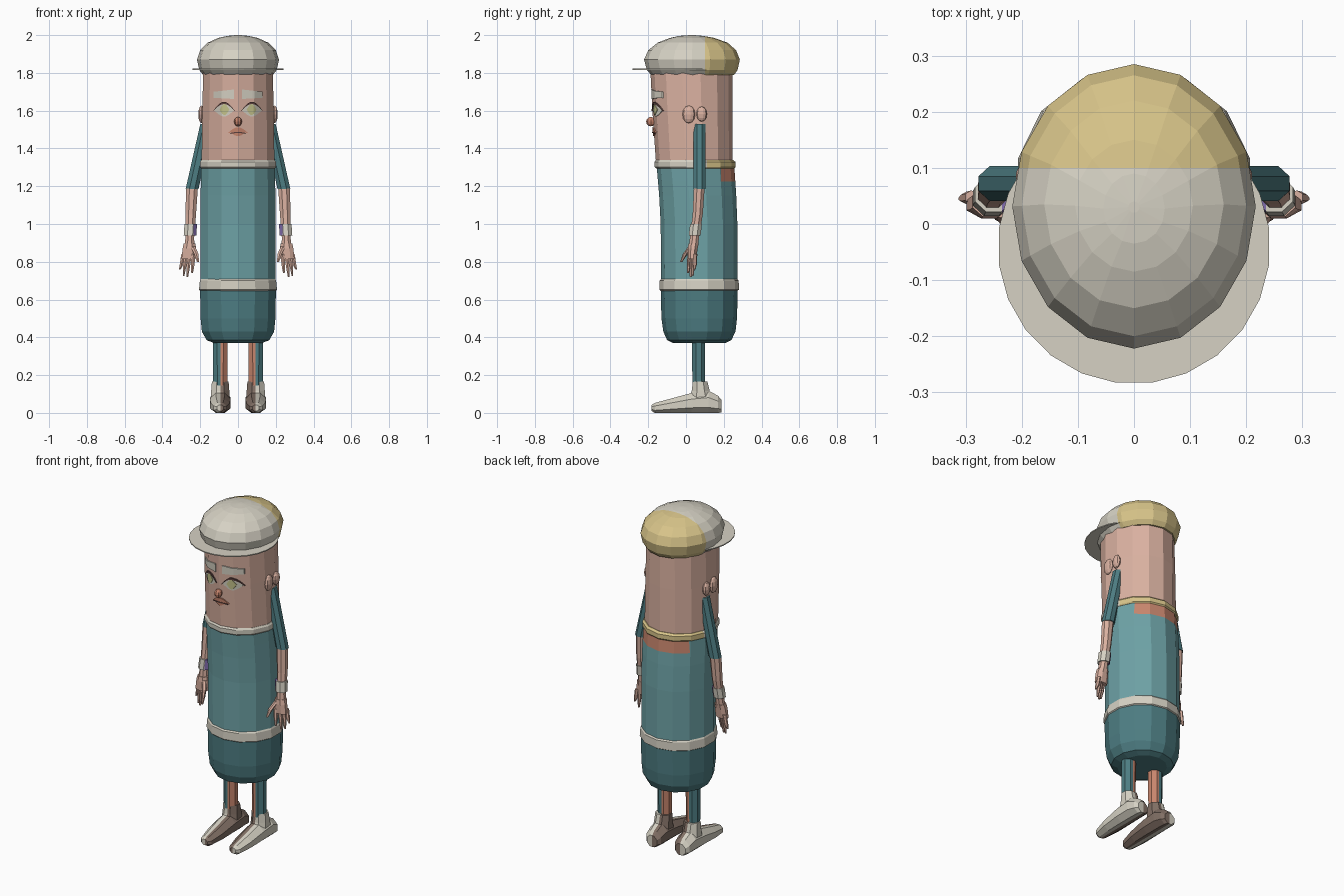
import bpy, bmesh, math
from mathutils import Matrix, Vector

if "Cube" in bpy.data.objects:
    bpy.data.objects.remove(bpy.data.objects["Cube"])


def material(name, rgb):
    m = bpy.data.materials.new(name)
    m.diffuse_color = (*rgb, 1)
    m.use_nodes = True
    m.node_tree.nodes["Principled BSDF"].inputs["Base Color"].default_value = m.diffuse_color
    return m


SKIN = material("skin", (.70, .44, .355))
TEAL = material("teal", (.155, .36, .38))
DARK = material("dark_teal", (.075, .205, .225))
CREAM = material("cream", (.67, .64, .55))
YELLOW = material("yellow", (.68, .55, .25))
ORANGE = material("orange", (.58, .24, .155))
BROWN = material("shoe_brown", (.22, .16, .13))
LASH = material("lash_brown", (.11, .055, .05))
GREEN = material("eye_green", (.56, .55, .26))
PURPLE = material("purple", (.22, .15, .42))


def finish(name, bm, mats, cuts=(), rule=None):
    """Slice a mesh along colour borders, then colour its faces by a rule."""
    for co, no in cuts:
        bmesh.ops.bisect_plane(bm, geom=bm.verts[:] + bm.edges[:] + bm.faces[:],
                               dist=1e-5, plane_co=co, plane_no=no)
    bmesh.ops.recalc_face_normals(bm, faces=bm.faces[:])
    if rule:
        for f in bm.faces:
            f.material_index = int(bool(rule(f.calc_center_median())))
    me = bpy.data.meshes.new(name)
    bm.to_mesh(me)
    bm.free()
    for m in mats:
        me.materials.append(m)
    ob = bpy.data.objects.new(name, me)
    bpy.context.collection.objects.link(ob)
    return ob


def loft(name, rings, mats, n=14, s=1, axis="z", half=False, cuts=(), rule=None):
    """Skin elliptical rings (cx, cy, cz, r1, r2) stacked along an axis."""
    bm = bmesh.new()
    rows = []
    for cx, cy, cz, a, b in rings:
        row = []
        for i in range(n):
            t = 2 * math.pi * (i + (.5 if half else 0)) / n
            u, v = a * math.sin(t), -b * math.cos(t)
            p = (cx + u, cy + v, cz) if axis == "z" else (cx + u, cy, max(0, cz + v))
            row.append(bm.verts.new((s * p[0], p[1], p[2])))
        rows.append(row)
    for r0, r1 in zip(rows, rows[1:]):
        for i in range(n):
            j = (i + 1) % n
            bm.faces.new((r0[i], r0[j], r1[j], r1[i]))
    bm.faces.new(rows[0])
    bm.faces.new(rows[-1])
    return finish(name, bm, mats, cuts, rule)


def column(name, prof, mats, **kw):
    """Body section from (z, front y, back y, half width)."""
    return loft(name, [(0, (f + b) / 2, z, w, (b - f) / 2) for z, f, b, w in prof], mats, **kw)


def ball(name, loc, size, mat, seg=10):
    bm = bmesh.new()
    bmesh.ops.create_uvsphere(bm, u_segments=seg, v_segments=6, radius=1,
                              matrix=Matrix.Translation(loc) @ Matrix.Diagonal((*size, 1)))
    return finish(name, bm, [mat])


Y = Vector((0, 1, 0))
X = Vector((1, 0, 0))
Z = Vector((0, 0, 1))

# Head, torso and trousers
column("head", [(1.31, -.158, .247, .198), (1.6, -.178, .247, .194), (1.84, -.19, .245, .188)], [SKIN])
column("torso", [(.68, -.132, .272, .203), (1.0, -.134, .272, .203),
                 (1.15, -.142, .266, .203), (1.315, -.156, .255, .2)], [TEAL, ORANGE],
       cuts=[((0, .185, 0), Y), ((0, 0, 1.225), Z)], rule=lambda c: c.y > .185 and c.z > 1.225)
column("collar", [(1.295, -.158, .257, .202), (1.302, -.166, .263, .207), (1.328, -.167, .263, .207),
                  (1.338, -.16, .25, .2)], [CREAM, YELLOW],
       cuts=[((0, .11, 0), Y)], rule=lambda c: c.y > .11)
column("waistband", [(.645, -.132, .27, .203), (.652, -.14, .28, .212), (.70, -.139, .279, .207),
                     (.71, -.13, .27, .202)], [CREAM])
column("trousers", [(.37, -.07, .21, .13), (.385, -.1, .24, .17), (.43, -.12, .262, .196),
                    (.5, -.13, .27, .203), (.66, -.134, .274, .206)], [DARK])

# Cap crown and brim
cap_split = dict(cuts=[((0, .1, 0), Y)], rule=lambda c: c.y > .1)
column("cap_crown", [(1.79, -.185, .255, .185), (1.815, -.207, .273, .205), (1.87, -.222, .285, .217),
                     (1.92, -.2, .265, .2), (1.96, -.15, .22, .16), (1.985, -.085, .15, .105),
                     (1.996, -.035, .09, .055), (2.0, .02, .04, .01)], [CREAM, YELLOW], n=16, **cap_split)
column("cap_brim", [(1.816, -.285, .205, .243), (1.822, -.285, .205, .243)], [CREAM, YELLOW],
       n=24, half=True, **cap_split)


def face_y(x, z):
    """Depth of the faceted head front at a given x and z."""
    x = abs(x)
    k = (z - 1.31) / .29 if z < 1.6 else 1 + (z - 1.6) / .24
    front, w = -.158 - .02 * min(k, 1) - .012 * max(k - 1, 0), .195
    mid, ry = (front + .247) / 2, (.247 - front) / 2
    a = [2 * math.pi * i / 14 for i in range(4)]
    for p, q in zip(a, a[1:]):
        x0, x1 = w * math.sin(p), w * math.sin(q)
        if x <= x1 or q == a[-1]:
            t = (x - x0) / (x1 - x0)
            return mid - ry * ((1 - t) * math.cos(p) + t * math.cos(q))


def strip(name, s, x0, x1, low, high, mat, off, n=10):
    """Thin plate following the face, between two height curves of t in 0..1."""
    bm = bmesh.new()
    cols = []
    for i in range(n + 1):
        t = i / n
        x = x0 + (x1 - x0) * t
        col = []
        for z in (low(t), high(t)):
            y = face_y(x, z)
            col.append((bm.verts.new((s * x, y - off, z)), bm.verts.new((s * x, y - off + .008, z))))
        (a, b), (c, d) = col
        cols.append((a, c, d, b))
    for p, q in zip(cols, cols[1:]):
        for i in range(4):
            j = (i + 1) % 4
            bm.faces.new((p[i], p[j], q[j], q[i]))
    bm.faces.new(cols[0])
    bm.faces.new(cols[-1])
    return finish(name, bm, [mat])


def arc(base, h):
    return lambda t: base + h * math.sin(math.pi * t)


# Face
for s, side in ((1, "left"), (-1, "right")):
    strip(side + "_eye_white", s, .022, .126, arc(1.602, -.033), arc(1.602, .036), CREAM, .004)
    strip(side + "_iris", s, .046, .098, arc(1.605, -.028), arc(1.605, .03), GREEN, .007)
    strip(side + "_lash", s, .016, .132, arc(1.598, .037), arc(1.598, .049), LASH, .009)
    strip(side + "_brow", s, .022, .13, lambda t: 1.662 + .006 * t,
          lambda t: 1.712 - .012 * t, CREAM, .006)
    # Paired ear discs
    ball(side + "_ear_front", (s * .193, .015, 1.58), (.018, .034, .047), SKIN)
    ball(side + "_ear_back", (s * .193, .083, 1.582), (.018, .028, .04), SKIN)
ball("nose", (0, -.186, 1.542), (.021, .025, .025), ORANGE, 8)
strip("upper_lip", 1, -.053, .053, arc(1.482, .004), arc(1.482, .03), ORANGE, .007)
strip("lip_line", 1, -.048, .048, arc(1.478, .003), arc(1.479, .009), LASH, .009)
strip("lower_lip", 1, -.035, .035, arc(1.481, -.016), arc(1.481, .002), ORANGE, .006)

# Limbs, mirrored on both sides
for s, side in ((1, "left"), (-1, "right")):
    loft(side + "_sleeve", [(.168, .072, 1.53, .034, .034), (.243, .072, 1.185, .037, .034)],
         [DARK], n=8, s=s, half=True)
    loft(side + "_forearm", [(.244, .07, 1.19, .034, .031), (.25, .062, 1.05, .03, .029),
                             (.255, .045, .93, .025, .026), (.257, .04, .885, .028, .026)],
         [SKIN], n=8, s=s, half=True)
    loft(side + "_bracelet", [(.25, .053, 1.0, .036, .034), (.254, .046, .94, .036, .034)],
         [CREAM, PURPLE], n=8, s=s, half=True,
         cuts=[((s * .235, 0, 0), X)], rule=lambda c, s=s: c.x * s < .235)
    loft(side + "_palm", [(.256, .04, .898, .034, .029), (.258, .036, .87, .038, .028),
                          (.262, .033, .815, .04, .022)], [SKIN], n=8, s=s, half=True)
    for i, (bx, by, tx, ty, tz) in enumerate([(.236, .02, .243, .01, .74), (.256, .03, .268, .025, .72),
                                              (.275, .04, .288, .035, .725), (.29, .048, .308, .045, .76)]):
        loft(f"{side}_finger_{i + 1}", [(bx, by, .84, .012, .012),
             ((bx + tx) / 2, (by + ty) / 2, .785, .011, .011), (tx, ty, tz, .005, .005)], [SKIN], n=6, s=s)
    loft(side + "_thumb", [(.238, .025, .88, .014, .014), (.22, -.005, .84, .013, .013),
                           (.212, -.026, .798, .006, .006)], [SKIN], n=6, s=s)

    # Two-tone legs and shoes
    inner = dict(cuts=[((s * .092, 0, 0), X)], rule=lambda c, s=s: c.x * s < .092)
    loft(side + "_leg", [(.094, .067, .12, .04, .036), (.094, .067, .40, .043, .038)],
         [DARK, ORANGE], n=8, s=s, half=True, **inner)
    loft(side + "_shoe", [(.094, -.182, .026, .02, .018), (.094, -.165, .025, .038, .03),
                          (.094, -.08, .036, .054, .043), (.094, .03, .05, .06, .06),
                          (.094, .12, .055, .06, .068), (.094, .17, .042, .052, .052),
                          (.094, .188, .035, .036, .036)],
         [CREAM, BROWN], n=8, s=s, axis="y", half=True, **inner)
    loft(side + "_shoe_collar", [(.094, .08, .06, .055, .075), (.094, .078, .115, .052, .052),
                                 (.094, .075, .165, .048, .042)],
         [CREAM, BROWN], n=8, s=s, half=True, **inner)
